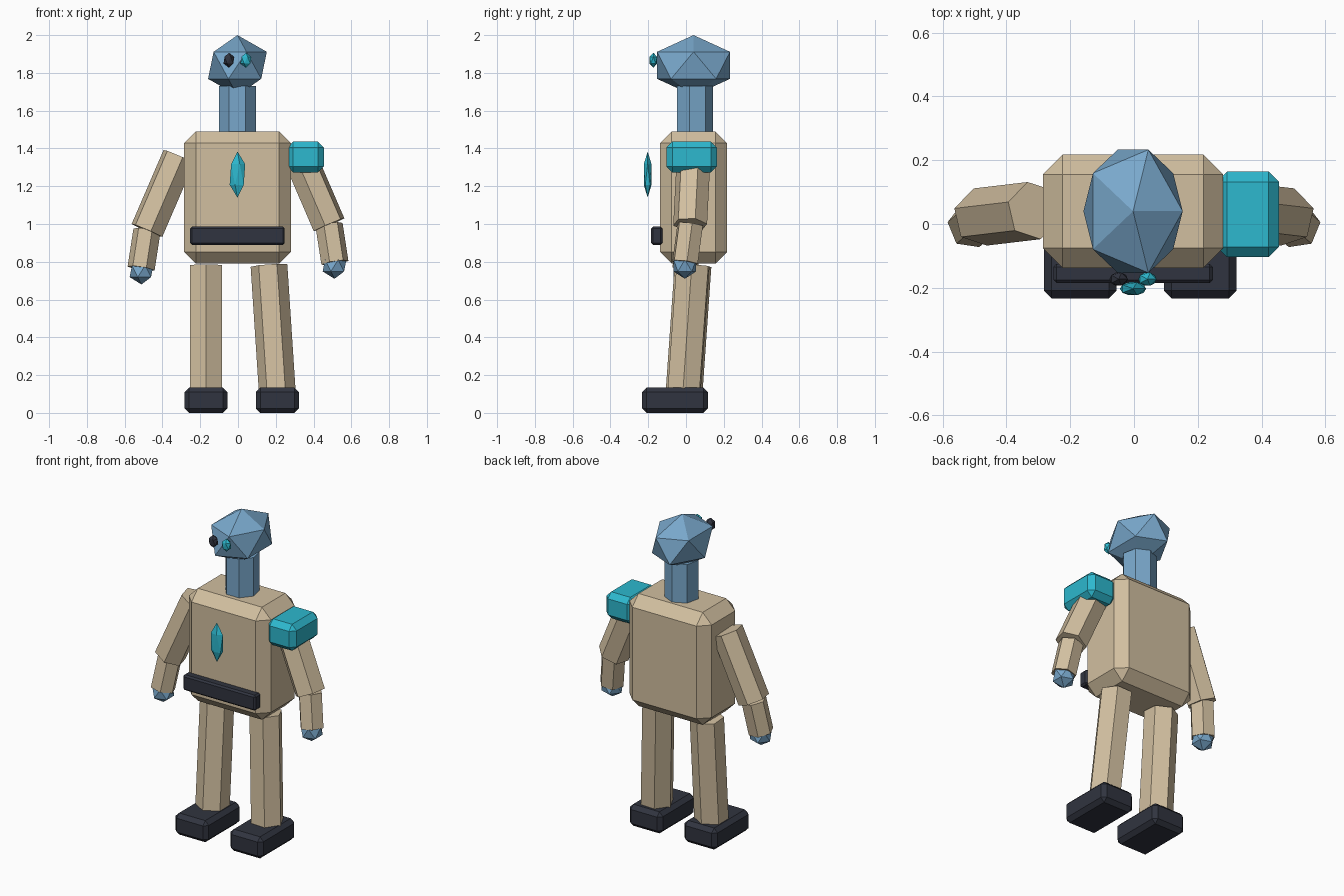
import bpy
import bmesh
from mathutils import Vector, Matrix

default = bpy.data.objects.get("Cube")
if default:
    bpy.data.objects.remove(default, do_unlink=True)


def material(name, rgb):
    mat = bpy.data.materials.new(name)
    mat.use_nodes = True
    mat.diffuse_color = (*rgb, 1)
    mat.node_tree.nodes["Principled BSDF"].inputs["Base Color"].default_value = (*rgb, 1)
    return mat


TAN = material("tan", (0.64, 0.52, 0.35))
BLUE = material("steel blue", (0.19, 0.39, 0.60))
CYAN = material("cyan", (0.026, 0.48, 0.62))
DARK = material("dark slate", (0.03, 0.034, 0.05))


def finish(name, bm, mat):
    mesh = bpy.data.meshes.new(name)
    bm.to_mesh(mesh)
    bm.free()
    mesh.materials.append(mat)
    obj = bpy.data.objects.new(name, mesh)
    bpy.context.collection.objects.link(obj)
    return obj


def box(name, center, size, chamfer, mat):
    """Box with flat chamfered edges."""
    bm = bmesh.new()
    bmesh.ops.create_cube(bm, size=1)
    bmesh.ops.scale(bm, vec=size, verts=bm.verts)
    bmesh.ops.bevel(bm, geom=bm.edges[:], offset=chamfer, segments=1,
                    profile=0.5, affect='EDGES')
    bmesh.ops.translate(bm, vec=center, verts=bm.verts)
    return finish(name, bm, mat)


def gem(name, center, radii, mat):
    """Twenty-sided faceted ball, stretched per axis."""
    bm = bmesh.new()
    bmesh.ops.create_icosphere(bm, subdivisions=1, radius=1)
    bmesh.ops.scale(bm, vec=radii, verts=bm.verts)
    bmesh.ops.translate(bm, vec=center, verts=bm.verts)
    return finish(name, bm, mat)


def limb(name, start, end, radius, sides, mat):
    """Prism running from start to end."""
    start, end = Vector(start), Vector(end)
    axis = end - start
    turn = Vector((0, 0, 1)).rotation_difference(axis).to_matrix().to_4x4()
    bm = bmesh.new()
    bmesh.ops.create_cone(bm, cap_ends=True, segments=sides, radius1=radius,
                          radius2=radius, depth=axis.length,
                          matrix=Matrix.Translation((start + end) / 2) @ turn)
    return finish(name, bm, mat)


# Torso, neck and head
box("torso", (-0.003, 0.04, 1.14), (0.565, 0.355, 0.70), 0.062, TAN)
limb("neck", (-0.003, 0.042, 1.46), (-0.003, 0.042, 1.73), 0.1, 7, BLUE)
gem("head", (-0.003, 0.04, 1.84), (0.174, 0.227, 0.16), BLUE)

# Eyes, chest gem and belt
for name, x, mat in (("right_eye", -0.048, DARK), ("left_eye", 0.042, CYAN)):
    gem(name, (x, -0.173, 1.867), (0.032, 0.024, 0.04), mat)
gem("chest_gem", (-0.003, -0.203, 1.262), (0.046, 0.024, 0.122), CYAN)
box("belt", (-0.003, -0.155, 0.938), (0.5, 0.06, 0.096), 0.01, DARK)

# Shoulder pad on one side only
box("left_shoulder_pad", (0.357, 0.03, 1.355), (0.195, 0.268, 0.164), 0.032, CYAN)

# Arms: the right one hangs slightly lower
for side, sign, drop in (("right", -1, 0.03), ("left", 1, 0)):
    shoulder = (sign * 0.313, 0.042, 1.388 - drop)
    elbow = (sign * 0.482, 0.022, 0.996 - drop)
    wrist = (sign * 0.513, -0.005, 0.795 - drop)
    limb(side + "_upper_arm", shoulder, elbow, 0.092, 6, TAN)
    limb(side + "_forearm", elbow, wrist, 0.073, 6, TAN)
    gem(side + "_hand", (sign * 0.511, -0.006, 0.78 - drop), (0.07, 0.07, 0.07), BLUE)

# Legs and shoes: the left leg is splayed outwards
for side, hip_x, foot_x in (("right", -0.169, -0.169), ("left", 0.164, 0.208)):
    limb(side + "_leg", (hip_x, 0.037, 0.78), (foot_x, -0.01, 0.11), 0.0975, 6, TAN)
    box(side + "_shoe", (foot_x, -0.058, 0.067), (0.228, 0.35, 0.134), 0.024, DARK)
